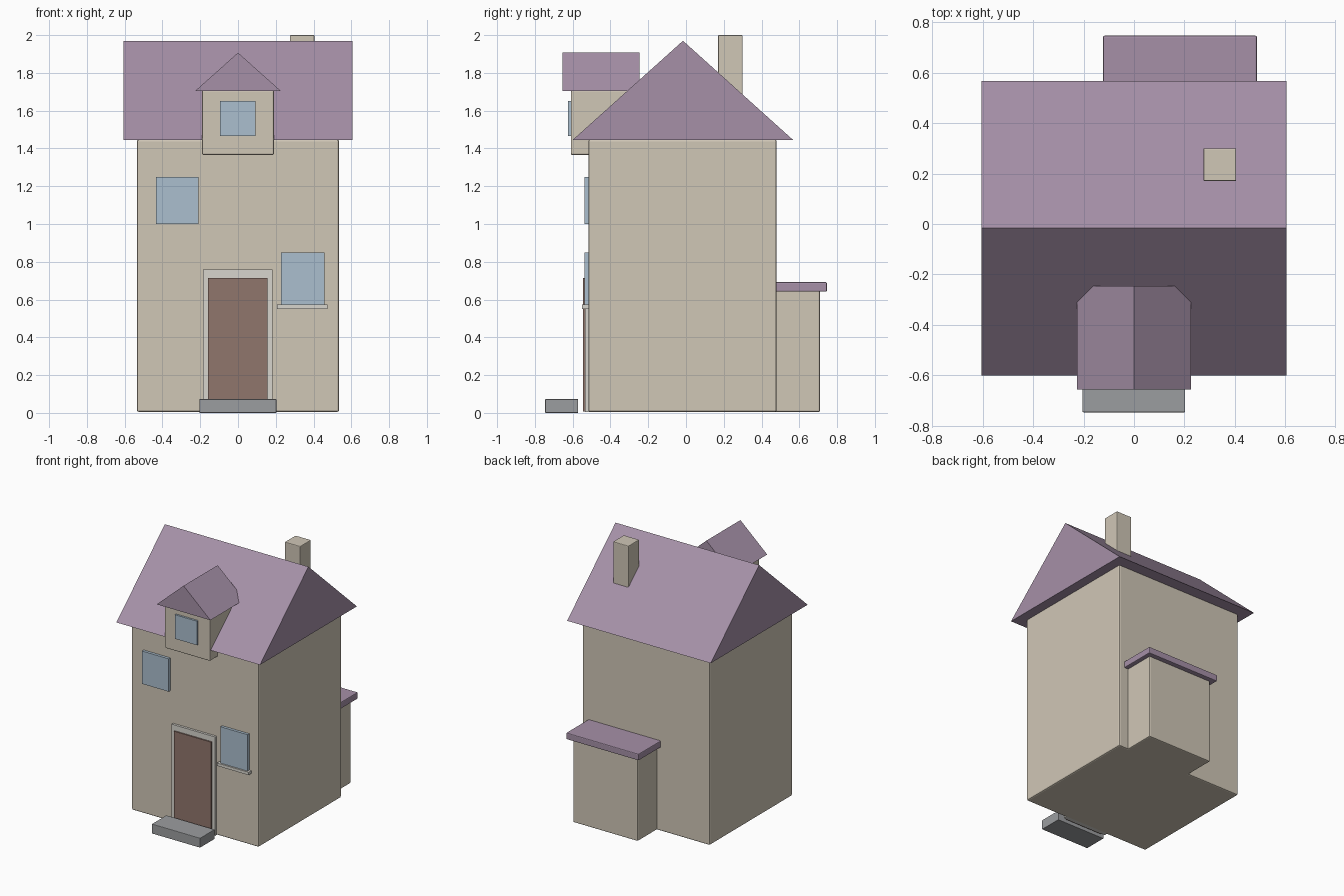
import bpy, bmesh

if "Cube" in bpy.data.objects:
    bpy.data.objects.remove(bpy.data.objects["Cube"])

# Materials
def mat(name, rgb):
    m = bpy.data.materials.new(name)
    m.diffuse_color = (*rgb, 1)
    m.use_nodes = True
    m.node_tree.nodes["Principled BSDF"].inputs["Base Color"].default_value = m.diffuse_color
    return m

CREAM = mat("plaster", (0.63, 0.57, 0.47))
MAUVE = mat("roof_tile", (0.38, 0.28, 0.39))
GLASS = mat("glass", (0.41, 0.52, 0.62))
WOOD = mat("door_wood", (0.28, 0.18, 0.15))
TRIM = mat("trim", (0.68, 0.66, 0.61))
STONE = mat("stone", (0.33, 0.34, 0.35))


def make(name, bm, material):
    bmesh.ops.recalc_face_normals(bm, faces=bm.faces)
    mesh = bpy.data.meshes.new(name)
    bm.to_mesh(mesh)
    bm.free()
    obj = bpy.data.objects.new(name, mesh)
    bpy.context.collection.objects.link(obj)
    mesh.materials.append(material)
    return obj


def box(name, x, y, z, material, bevel=0.0):
    """Box from (min, max) ranges, with optional softened edges."""
    bm = bmesh.new()
    bmesh.ops.create_cube(bm, size=1)
    for v in bm.verts:
        v.co = [r[0] if c < 0 else r[1] for c, r in zip(v.co, (x, y, z))]
    obj = make(name, bm, material)
    if bevel:
        mod = obj.modifiers.new("soft_edges", 'BEVEL')
        mod.width = bevel
        mod.segments = 2
    return obj


def prism(name, profile, offset, material):
    """Extrude a closed triangular profile along a vector."""
    bm = bmesh.new()
    face = bm.faces.new([bm.verts.new(p) for p in profile])
    ext = bmesh.ops.extrude_face_region(bm, geom=[face], use_keep_orig=True)
    verts = [g for g in ext["geom"] if isinstance(g, bmesh.types.BMVert)]
    bmesh.ops.translate(bm, verts=verts, vec=offset)
    return make(name, bm, material)


# Main house and gable roof
box("house_walls", (-0.535, 0.535), (-0.517, 0.48), (0.005, 1.447), CREAM, 0.01)
prism("main_roof", [(-0.605, -0.6, 1.445), (-0.605, 0.567, 1.445), (-0.605, -0.016, 1.97)],
      (1.21, 0, 0), MAUVE)
box("chimney", (0.275, 0.405), (0.17, 0.3), (1.55, 2.0), CREAM, 0.005)

# Dormer
box("dormer_walls", (-0.19, 0.19), (-0.61, -0.25), (1.365, 1.71), CREAM, 0.008)
prism("dormer_roof", [(-0.226, -0.655, 1.705), (0.226, -0.655, 1.705), (0, -0.655, 1.907)],
      (0, 0.41, 0), MAUVE)

# Rear extension
box("extension_walls", (-0.09, 0.455), (0.45, 0.71), (0.005, 0.65), CREAM, 0.008)
box("extension_roof", (-0.123, 0.488), (0.45, 0.746), (0.642, 0.692), MAUVE, 0.006)

# Windows and sill
for name, x, y, z in [
    ("dormer_window", (-0.095, 0.092), (-0.625, -0.6), (1.467, 1.65)),
    ("upper_window", (-0.433, -0.208), (-0.538, -0.505), (1.0, 1.25)),
    ("lower_window", (0.228, 0.457), (-0.538, -0.505), (0.57, 0.85)),
]:
    box(name, x, y, z, GLASS)
box("window_sill", (0.207, 0.475), (-0.55, -0.505), (0.551, 0.573), TRIM)

# Door, frame and step
box("door_frame", (-0.185, 0.182), (-0.535, -0.505), (0.005, 0.758), TRIM)
box("door", (-0.158, 0.156), (-0.545, -0.52), (0.008, 0.715), WOOD)
box("front_step", (-0.204, 0.203), (-0.746, -0.571), (0.0, 0.073), STONE, 0.003)
